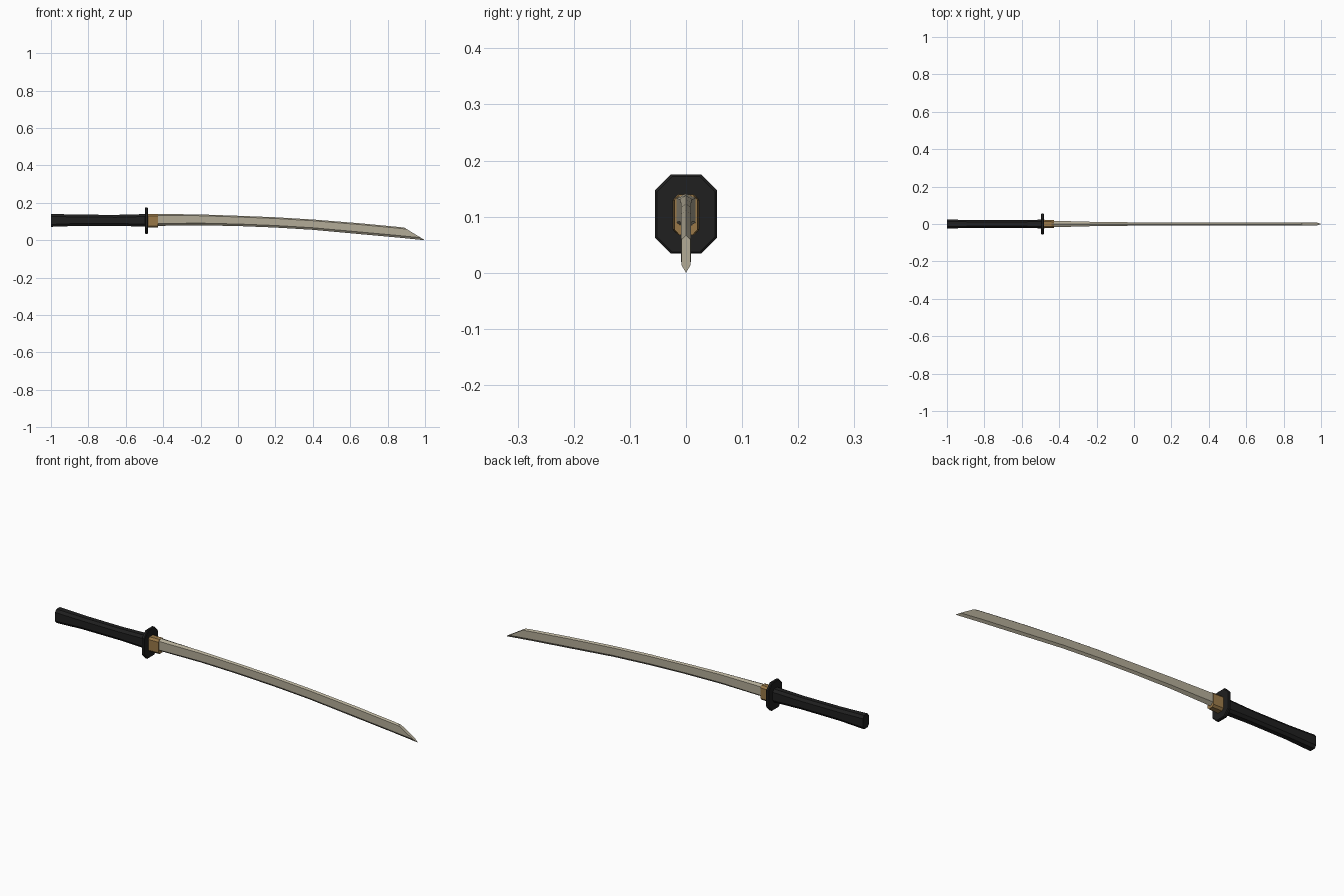
import bpy, bmesh

if "Cube" in bpy.data.objects:
    bpy.data.objects.remove(bpy.data.objects["Cube"])


def material(name, rgb):
    m = bpy.data.materials.new(name)
    m.diffuse_color = (*rgb, 1)
    m.use_nodes = True
    m.node_tree.nodes["Principled BSDF"].inputs["Base Color"].default_value = m.diffuse_color
    return m


STEEL = material("warm steel", (0.45, 0.41, 0.31))
BLACK = material("black wrap", (0.014, 0.014, 0.014))
BRASS = material("brass", (0.32, 0.19, 0.065))


def loft(name, sections, mat, smooth=True):
    """Skin a list of rings (each a list of xyz points) and cap both ends."""
    bm = bmesh.new()
    rings = [[bm.verts.new(p) for p in s] for s in sections]
    n = len(rings[0])
    for a, b in zip(rings, rings[1:]):
        for i in range(n):
            j = (i + 1) % n
            bm.faces.new((a[i], a[j], b[j], b[i]))
    bm.faces.new(rings[0])
    bm.faces.new(rings[-1])
    bmesh.ops.remove_doubles(bm, verts=bm.verts, dist=1e-5)
    bmesh.ops.recalc_face_normals(bm, faces=bm.faces)
    me = bpy.data.meshes.new(name)
    bm.to_mesh(me)
    bm.free()
    ob = bpy.data.objects.new(name, me)
    bpy.context.collection.objects.link(ob)
    me.materials.append(mat)
    if smooth:
        bpy.ops.object.select_all(action='DESELECT')
        bpy.context.view_layer.objects.active = ob
        ob.select_set(True)
        bpy.ops.object.shade_smooth_by_angle(angle=0.6)
    return ob


def octagon(x, hy, z0, z1, cy, cz):
    """Chamfered rectangle across the sword at x."""
    a = hy - cy
    return [(x, a, z0), (x, hy, z0 + cz), (x, hy, z1 - cz), (x, a, z1),
            (x, -a, z1), (x, -hy, z1 - cz), (x, -hy, z0 + cz), (x, -a, z0)]


def blade_ring(x, top, bottom, hy, slant=0.0):
    """Six-sided blade section: ridged spine, flat cheeks, sharp edge."""
    h = top - bottom
    zs, zc = top - 0.12 * h, bottom + 0.2 * h

    def lean(z):  # slanted cut at the tip: the lower, the further forward
        return x + slant * (top - z) / h
    return [(x, 0, top), (lean(zs), hy, zs), (lean(zc), hy, zc),
            (lean(bottom), 0, bottom),
            (lean(zc), -hy, zc), (lean(zs), -hy, zs)]


# Handle, slightly waisted, flaring at the pommel
loft("handle", [octagon(x, hy, z0, z1, 0.010, 0.013) for x, hy, z0, z1 in [
    (-1.0, 0.024, 0.072, 0.141), (-0.96, 0.023, 0.073, 0.140),
    (-0.86, 0.0215, 0.077, 0.137), (-0.65, 0.021, 0.077, 0.136),
    (-0.495, 0.023, 0.073, 0.140)]], BLACK)

# Guard, octagonal plate with thin rims
loft("guard", [octagon(x, 0.055 - d, 0.034 + d, 0.175 - d, 0.028, 0.028)
               for x, d in [(-0.498, 0.003), (-0.495, 0), (-0.485, 0),
                            (-0.482, 0.003)]], BLACK, smooth=False)

# Brass collar at the root of the blade
loft("collar", [octagon(x, hy, 0.067, 0.140, 0.009, 0.010)
                for x, hy in [(-0.485, 0.023), (-0.428, 0.0205)]],
     BRASS, smooth=False)

# Curved blade: x, spine z, edge z, half thickness, slant of the end
loft("blade", [blade_ring(*s) for s in [
    (-0.44, 0.141, 0.077, 0.0175), (-0.2, 0.138, 0.080, 0.011),
    (0.0, 0.131, 0.076, 0.009), (0.2, 0.123, 0.068, 0.009),
    (0.4, 0.111, 0.056, 0.009), (0.65, 0.091, 0.033, 0.009),
    (0.86, 0.071, 0.014, 0.009), (0.89, 0.067, 0.0, 0.008, 0.11)]], STEEL)
